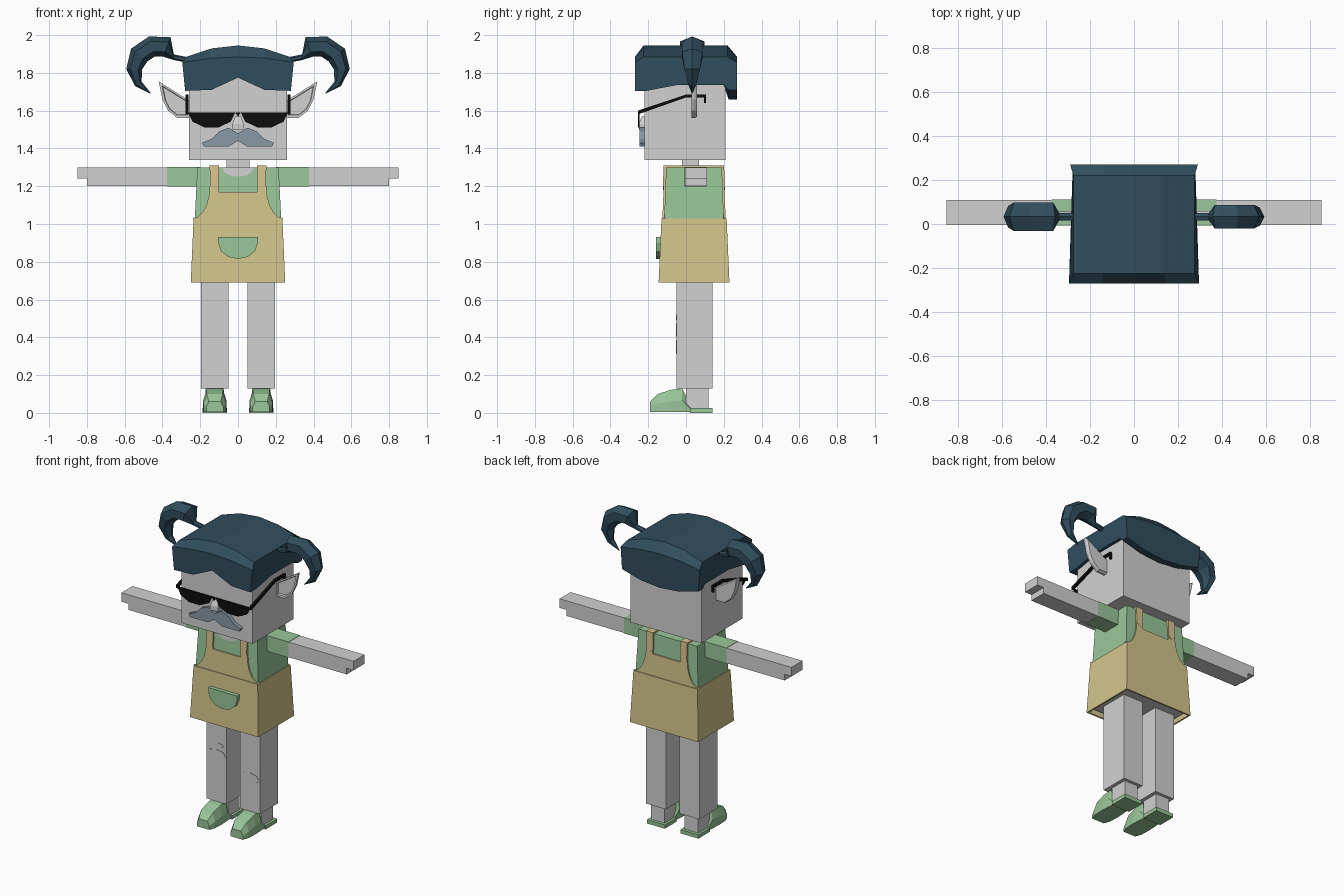
import bpy, bmesh
from math import sin, cos, pi

cube = bpy.data.objects.get("Cube")
if cube:
    bpy.data.objects.remove(cube, do_unlink=True)


def material(name, red, green, blue):
    mat = bpy.data.materials.new(name)
    mat.use_nodes = True
    colour = (red, green, blue, 1)
    mat.diffuse_color = colour
    mat.node_tree.nodes["Principled BSDF"].inputs["Base Color"].default_value = colour
    return mat


GREY = material("light_grey", .64, .64, .64)
GREEN = material("soft_green", .32, .57, .32)
TAN = material("apron_tan", .65, .56, .26)
STRAP = material("strap_tan", .69, .55, .27)
HAIR = material("hair_teal", .03, .076, .11)
SLATE = material("slate_blue", .25, .32, .38)
BLACK = material("black", .004, .004, .004)


def loft(name, rings, mat):
    """Skin a stack of equal rings and cap both ends."""
    bm = bmesh.new()
    loops = [[bm.verts.new(point) for point in ring] for ring in rings]
    for lower, upper in zip(loops, loops[1:]):
        for i in range(len(lower)):
            bm.faces.new((lower[i - 1], lower[i], upper[i], upper[i - 1]))
    bm.faces.new(loops[0])
    bm.faces.new(loops[-1])
    bmesh.ops.recalc_face_normals(bm, faces=bm.faces[:])
    mesh = bpy.data.meshes.new(name)
    bm.to_mesh(mesh)
    bm.free()
    mesh.materials.append(mat)
    obj = bpy.data.objects.new(name, mesh)
    bpy.context.collection.objects.link(obj)


def rect(x, half, front, back, z):
    return [(x - half, front, z), (x + half, front, z), (x + half, back, z), (x - half, back, z)]


def box(name, x, half, front, back, bottom, top, mat):
    loft(name, [rect(x, half, front, back, z) for z in (bottom, top)], mat)


def plate(name, outline, front, back, mat, lean=0):
    """Extrude an (x, z) outline along y, leaning it outwards below the shoulders."""
    loft(name, [[(x, y + lean * (SHOULDER - z), z) for x, z in outline] for y in (front, back)], mat)


def mirrored(half_outline):
    return half_outline + [(-x, z) for x, z in reversed(half_outline) if x]


def flip(outline, side):
    return [(side * x, z) for x, z in outline]


def arc(x, z, width, height, start, end, steps):
    angles = [start + (end - start) * i / steps for i in range(steps + 1)]
    return [(x + width * cos(a), z + height * sin(a)) for a in angles]


SHOULDER = 1.3
FACE = -.22
CHEST, SPINE = -.105, .19
WAIST = 1.03

# Head, neck and nose
box("head", 0, .26, FACE, .21, 1.34, 1.8, GREY)
box("neck", 0, .06, -.02, .07, 1.28, 1.35, GREY)
loft("nose", [rect(0, half, front, FACE, z) for half, front, z in
              ((.03, -.25, 1.5), (.03, -.25, 1.53), (.015, -.235, 1.57))], GREY)

# Moustache and sunglasses
moustache = [(0, 1.48), (.05, 1.51), (.1, 1.49), (.14, 1.45), (.19, 1.43), (.18, 1.41),
             (.05, 1.41), (0, 1.44)]
plate("moustache", mirrored(moustache), -.245, FACE, SLATE)
BROW = 1.59
lens = arc(.14, BROW, .125, .082, 0, -pi, 5)
plate("sunglasses_lenses", mirrored([(0, BROW), (.275, BROW)] + lens + [(0, 1.57)]),
      -.255, -.245, BLACK)

# Shirt, hollow apron skirt and seat
loft("shirt", [rect(0, .235, CHEST - .015, SPINE + .015, .9),
               rect(0, .215, CHEST, SPINE, SHOULDER)], GREEN)


def skirt_ring(half, z):
    return rect(0, half, .11 - half * 1.02, half - .02, z)


HEM = .69
loft("apron_skirt", [skirt_ring(.235, WAIST), skirt_ring(.25, HEM), skirt_ring(.24, HEM),
                     skirt_ring(.235, HEM + .04)], TAN)
box("hips", 0, .225, -.115, .2, HEM + .02, 1, GREY)
plate("neckline", arc(0, SHOULDER, .085, .05, -pi, 0, 6), CHEST - .005, CHEST + .005, GREY, -.03)
pocket = arc(0, .9, .105, .085, -pi, 0, 6) + [(.105, .93), (-.105, .93)]
plate("pocket", pocket, -.16, -.12, GREEN)

# Bibs with hollow curved sides, front and back
sides = arc(.24, 1.2, .09, .17, -pi, -pi / 2, 5)
bib = mirrored([(0, 1.17), (.1, 1.17), (.105, 1.2)] + sides + [(0, WAIST)])
plate("front_bib", bib, CHEST - .009, CHEST + .005, TAN, -.04)
plate("back_bib", bib, SPINE - .005, SPINE + .009, TAN, .04)

# Hair cap: rows run over the head, each an arch (y, half width, end height, rise, sharpness)
rows = [(-.27, .28, 1.705, .07, 9), (-.27, .295, 1.855, .03, 1), (-.225, .275, 1.885, .06, 1),
        (.22, .275, 1.885, .06, 1), (.27, .29, 1.855, .03, 1), (.27, .28, 1.71, -.05, 1),
        (.225, .28, 1.71, -.05, 1), (.2, .28, 1.735, 0, 1), (-.05, .28, 1.735, 0, 1),
        (-.21, .28, 1.705, .07, 9)]
loft("hair_cap", [[(c * half, y, end + rise * (1 - c * c) ** sharp) for y, half, end, rise, sharp in rows]
                  for c in (-1, -.5, 0, .5, 1)], HAIR)


# Pigtail: a thin root, then a curl that swells and tapers to a point
def pigtail_ring(side, x, z, angle, thick, width):
    ring = []
    for i in range(6):
        turn = pi / 6 + pi * i / 3
        out, across = thick * sin(turn + pi / 3), width * cos(turn + pi / 3)
        ring.append((side * (x + out * cos(angle)), .033 + across, z + out * sin(angle)))
    return ring


def pigtail(side, width):
    rings = [pigtail_ring(side, x, x / 5 + 1.815, pi / 2, .015, .02) for x in (.27, .34)]
    for i in range(6):
        t = i / 5
        angle = pi * (.61 - t)
        swell = max(.04, min(1, 1.9 * (1 - t)))
        rings.append(pigtail_ring(side, .42 + .13 * cos(angle), 1.815 + .13 * sin(angle),
                                  angle, .055 * swell, width * swell))
    return rings


ear = [(.25, 1.56), (.25, 1.65), (.3, 1.68), (.42, 1.755), (.4, 1.66), (.37, 1.6), (.32, 1.56)]


def ear_ring(side, scale, y):
    return [(side * (.33 + (x - .33) * scale), y, 1.64 + (z - 1.64) * scale) for x, z in ear]


temple = [(-.255, 1.58), (-.255, 1.6), (0, 1.685), (.105, 1.685), (.105, 1.64), (.095, 1.64),
          (.095, 1.67), (0, 1.67)]
strap = [(.1, 1.2), (.12, 1.18), (.148, 1.2), (.15, 1.31), (.1, 1.31)]
arm = [(.3, 1.2), (.3, SHOULDER), (.85, SHOULDER), (.85, 1.24), (.8, 1.24), (.8, 1.2)]
# Shoe sections from toe to instep: y, half width, top
shoe = [(-.19, .045, .06), (-.15, .06, .1), (-.08, .063, .122), (-.02, .06, .13), (.03, .055, .03)]


def shoe_ring(x, y, half, top):
    bevel = half * .7
    return [(x - half, y, .006), (x + half, y, .006), (x + half, y, top / 2),
            (x + bevel, y, top), (x - bevel, y, top), (x - half, y, top / 2)]


# Paired parts
for side, prefix in ((1, "left"), (-1, "right")):
    loft(f"{prefix}_pigtail", pigtail(side, .062 if side > 0 else .075), HAIR)

    # Ear with a recessed front, and the sunglasses arm hooked over it
    loft(f"{prefix}_ear", [ear_ring(side, scale, y) for scale, y in
                           ((.9, .058), (1, .045), (1, .03), (.8, .03), (.75, .04))], GREY)
    loft(f"{prefix}_sunglasses_arm", [[(side * x, y, z) for y, z in temple] for x in (.262, .277)], BLACK)

    # Shoulder strap: front, back and over the top
    plate(f"{prefix}_strap_front", flip(strap, side), CHEST - .014, CHEST, STRAP, -.03)
    plate(f"{prefix}_strap_back", flip(strap, side), SPINE, SPINE + .012, STRAP, .03)
    box(f"{prefix}_strap_top", side * .125, .025, CHEST, SPINE, SHOULDER - .01, SHOULDER + .01, STRAP)

    # Sleeve and arm with a stepped hand
    box(f"{prefix}_sleeve", side * .29, .085, -.007, .112, 1.198, SHOULDER + .002, GREEN)
    plate(f"{prefix}_arm", flip(arm, side), -.005, .11, GREY)

    # Leg, ankle and shoe
    x = side * .123
    box(f"{prefix}_leg", x, .073, -.05, .14, .13, .75, GREY)
    box(f"{prefix}_ankle", x, .05, 0, .12, .02, .14, GREY)
    loft(f"{prefix}_shoe", [shoe_ring(x, *section) for section in shoe], GREEN)
    box(f"{prefix}_heel_sole", x, .066, .02, .14, 0, .025, GREEN)

# Worn knee patches on the front of the legs
for name, x, z, width, height in (("right_knee_patch", -.123, .44, .07, .036),
                                  ("left_knee_patch", .123, .35, .067, .036),
                                  ("right_small_patch", -.105, .505, .033, .015)):
    plate(name, arc(x, z, width, height, 0, pi * 7 / 4, 7), -.053, -.045, GREY)
